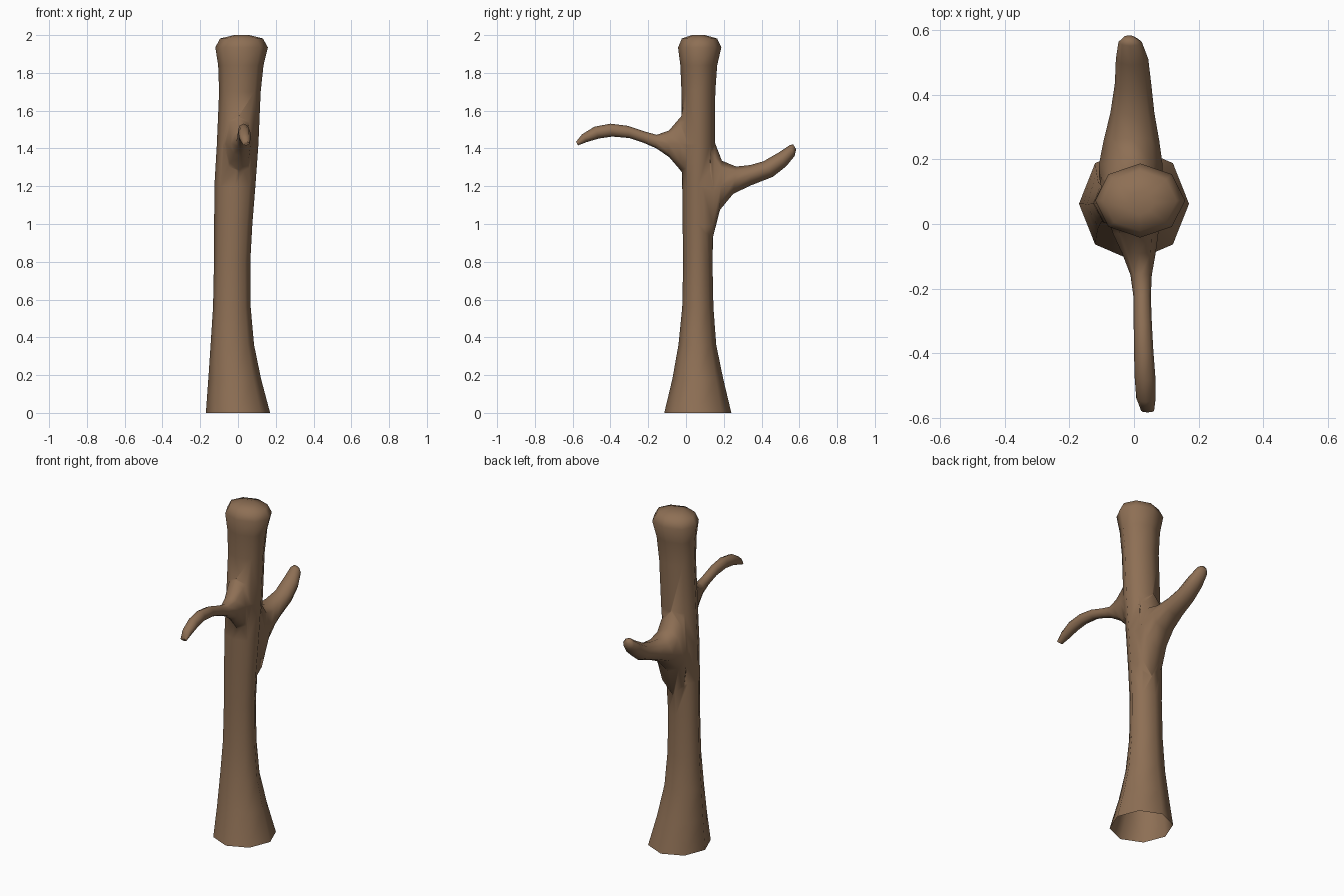
import bpy, bmesh
from math import sin, cos, pi
from mathutils import Vector

if "Cube" in bpy.data.objects:
    bpy.data.objects.remove(bpy.data.objects["Cube"])

bark = bpy.data.materials.new("brown bark")
bark.diffuse_color = (0.27, 0.16, 0.09, 1)
bark.use_nodes = True
bark.node_tree.nodes["Principled BSDF"].inputs["Base Color"].default_value = bark.diffuse_color
SIDES = 8


def loft(name, rings):
    """Closed tube through eight-sided rings given as (centre, half axis u, half axis v)."""
    bm = bmesh.new()
    loops = []
    for c, u, v in rings:
        loops.append([bm.verts.new(c + u * cos(2 * pi * i / SIDES) + v * sin(2 * pi * i / SIDES))
                      for i in range(SIDES)])
    for a, b in zip(loops, loops[1:]):
        for i in range(SIDES):
            j = (i + 1) % SIDES
            bm.faces.new((a[i], a[j], b[j], b[i]))
    bm.faces.new(loops[0][::-1])
    bm.faces.new(loops[-1])
    bmesh.ops.recalc_face_normals(bm, faces=bm.faces)
    me = bpy.data.meshes.new(name)
    bm.to_mesh(me)
    bm.free()
    me.materials.append(bark)
    ob = bpy.data.objects.new(name, me)
    bpy.context.collection.objects.link(ob)
    return ob


def branch(name, rows):
    """Rows: top y, top z, bottom y, bottom z, centre x, half width."""
    rings = []
    for ty, tz, by, bz, x, h in rows:
        top, bot = Vector((x, ty, tz)), Vector((x, by, bz))
        rings.append(((top + bot) / 2, Vector((h, 0, 0)), (top - bot) / 2))
    return loft(name, rings)


# Trunk: z, left, right, front, back
rows = [(0, -.17, .17, -.115, .24), (.18, -.157, .122, -.072, .197),
        (.36, -.145, .085, -.04, .16), (.56, -.132, .067, -.02, .145),
        (.8, -.127, .065, -.015, .14), (1.0, -.126, .076, -.018, .145),
        (1.2, -.125, .092, -.02, .15), (1.42, -.112, .108, -.025, .153),
        (1.7, -.1, .12, -.024, .155), (1.84, -.105, .135, -.03, .165),
        (1.935, -.12, .158, -.042, .187), (1.982, -.095, .132, -.022, .165),
        (2.0, -.02, .06, .03, .1)]
trunk = loft("tree_trunk", [
    (Vector(((l + r) / 2, (f + b) / 2, z)), Vector(((r - l) / 2, 0, 0)), Vector((0, (b - f) / 2, 0)))
    for z, l, r, f, b in rows])

# Thin front branch, drooping at its tip
front = branch("front_branch", [
    (.03, 1.64, .03, 1.20, 0, .085), (-.03, 1.565, -.03, 1.285, .005, .07),
    (-.09, 1.495, -.09, 1.355, .015, .052), (-.155, 1.472, -.16, 1.402, .022, .033),
    (-.22, 1.49, -.225, 1.43, .025, .027), (-.31, 1.52, -.30, 1.455, .027, .028),
    (-.40, 1.531, -.39, 1.463, .03, .03), (-.485, 1.515, -.46, 1.453, .034, .032),
    (-.55, 1.475, -.525, 1.434, .037, .03), (-.582, 1.435, -.572, 1.416, .042, .02)])

# Thick back branch, rising to its tip
back = branch("back_branch", [
    (.08, 1.56, .08, .82, -.01, .085), (.155, 1.425, .14, .92, -.01, .098),
    (.19, 1.335, .18, 1.075, -.01, .098), (.265, 1.304, .25, 1.16, -.008, .086),
    (.34, 1.312, .345, 1.205, -.005, .068), (.41, 1.332, .46, 1.25, -.003, .056),
    (.49, 1.378, .53, 1.305, -.006, .05), (.55, 1.418, .575, 1.36, -.012, .036),
    (.568, 1.421, .583, 1.395, -.015, .018)])

# Merge branches into the trunk
bpy.context.view_layer.objects.active = trunk
for part in (front, back):
    mod = trunk.modifiers.new("merge", 'BOOLEAN')
    mod.operation = 'UNION'
    mod.solver = 'EXACT'
    mod.object = part
    bpy.ops.object.modifier_apply(modifier=mod.name)
    bpy.data.objects.remove(part)

# Open hollow base
bm = bmesh.new()
bm.from_mesh(trunk.data)
bmesh.ops.delete(bm, geom=[f for f in bm.faces if all(v.co.z < .001 for v in f.verts)], context='FACES')
bm.to_mesh(trunk.data)
bm.free()

trunk.select_set(True)
bpy.ops.object.shade_smooth_by_angle(angle=1.2)
